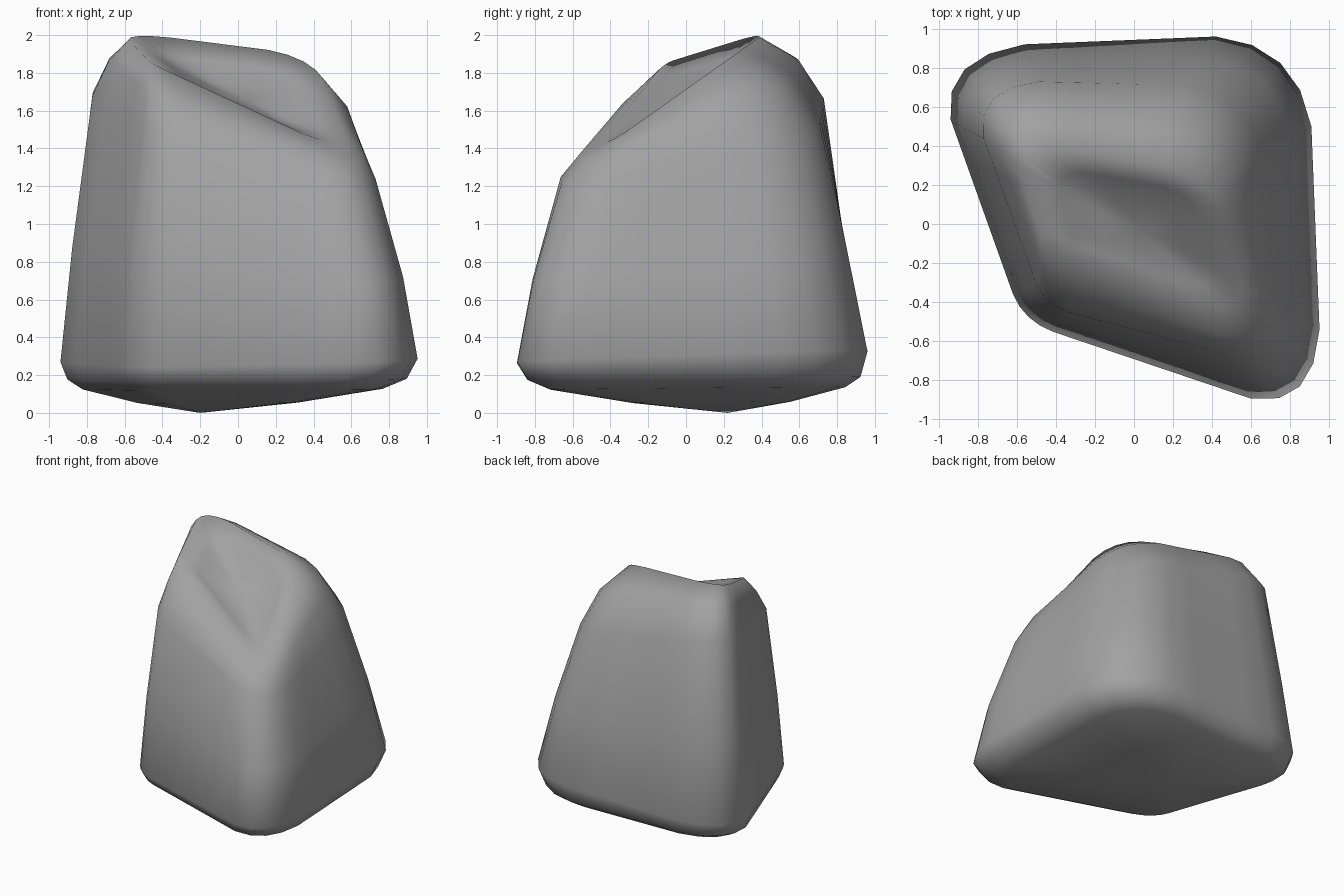
import bpy
import bmesh
from mathutils import Vector

cube = bpy.data.objects.get("Cube")
if cube:
    bpy.data.objects.remove(cube, do_unlink=True)

STEPS = 4      # points around each rounded corner
SIDE = 3       # points along each straight side
CUT = .5       # how far each arc is flattened towards a chamfer

# Corner columns from base to top: front left, back left, back right, front right
columns = [
    [(.97, -1.02, .27), (.9, -.92, .68), (.76, -.74, 1.17), (.7, -.64, 1.28), (.6, -.5, 1.36)],
    [(.89, .98, .34), (.79, .86, .85), (.63, .7, 1.45), (.54, .52, 1.73), (.41, .25, 1.89)],
    [(-1.07, .9, .28), (-1.0, .83, .9), (-.88, .74, 1.74), (-.77, .62, 1.92), (-.62, .43, 2.02)],
    [(-.57, -.5, .24), (-.53, -.47, .8), (-.46, -.42, 1.5), (-.45, -.3, 1.68), (-.46, -.12, 1.85)],
]
rounding = [.24, .24, .26, .1]


def rounded_ring(corners):
    """Closed loop through four corners, each softened by a flattened arc."""
    ring = []
    for i, c in enumerate(corners):
        before, after = corners[i - 1], corners[(i + 1) % 4]
        start, end = c.lerp(before, rounding[i]), c.lerp(after, rounding[i])
        control = c.lerp(start.lerp(end, .5), CUT * rounding[i] * 2)
        for k in range(STEPS + 1):
            t = k / STEPS
            ring.append(start.lerp(control, t).lerp(control.lerp(end, t), t))
        follow = after.lerp(c, rounding[(i + 1) % 4])
        for k in range(1, SIDE + 1):
            ring.append(end.lerp(follow, k / (SIDE + 1)))
    return ring


def shrink(ring, centre, factor, height=None):
    """Copy of a ring drawn towards a centre, optionally moved to a level."""
    out = [centre.lerp(p, factor) for p in ring]
    if height is not None:
        for p in out:
            p.z = height + (p.z - height) * .25
    return out


levels = [rounded_ring([Vector(corner) for corner in level]) for level in zip(*columns)]
base_point = Vector((-.2, .22, 0))
hollow = Vector((.08, -.05, 1.59))

# Shallow underside, sides, then the sloping, slightly hollow top
rings = [shrink(levels[0], base_point, f, z) for f, z in ((.45, .03), (.84, .09), (.95, .15))]
rings += levels
rings += [shrink(levels[-1], hollow, f) for f in (.75, .4)]

bm = bmesh.new()
loops = [[bm.verts.new(p) for p in ring] for ring in rings]
count = len(loops[0])
for low, high in zip(loops, loops[1:]):
    for i in range(count):
        j = (i + 1) % count
        bm.faces.new((low[i], low[j], high[j], high[i]))
bottom, top = bm.verts.new(base_point), bm.verts.new(hollow)
for i in range(count):
    j = (i + 1) % count
    bm.faces.new((bottom, loops[0][j], loops[0][i]))
    bm.faces.new((top, loops[-1][i], loops[-1][j]))

# Even out the dished top
crown = [v for loop in loops[-2:] for v in loop] + [top]
for _ in range(3):
    bmesh.ops.smooth_vert(bm, verts=crown, factor=.5,
                          use_axis_x=True, use_axis_y=True, use_axis_z=True)
bmesh.ops.recalc_face_normals(bm, faces=bm.faces)
mesh = bpy.data.meshes.new("boulder")
bm.to_mesh(mesh)
bm.free()
mesh.shade_smooth()

boulder = bpy.data.objects.new("boulder", mesh)
bpy.context.collection.objects.link(boulder)

# Plain stone colour
stone = bpy.data.materials.new("grey_stone")
stone.use_nodes = True
colour = (.36, .36, .36, 1)
stone.diffuse_color = colour
stone.node_tree.nodes["Principled BSDF"].inputs["Base Color"].default_value = colour
mesh.materials.append(stone)
